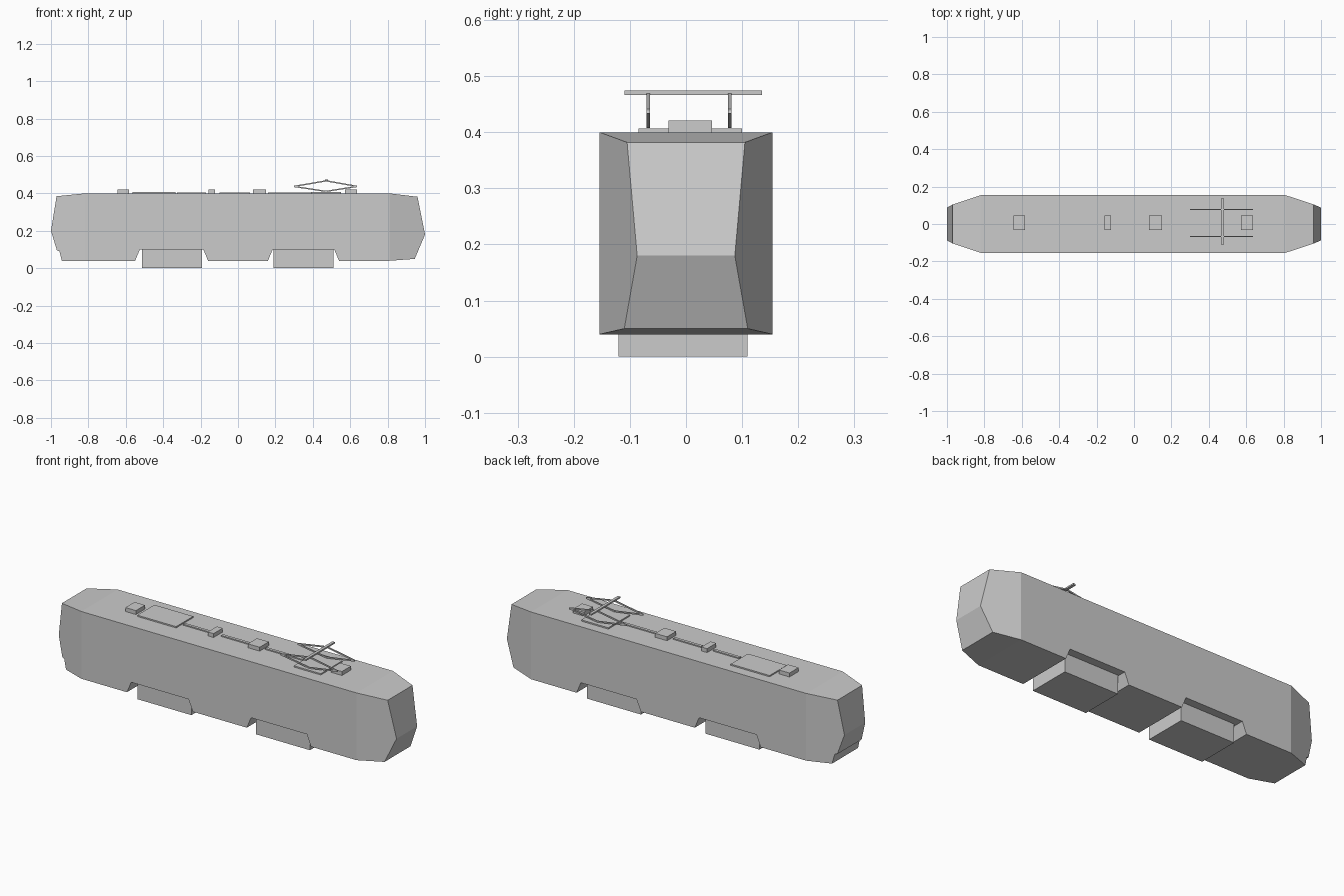
import bpy, bmesh
from mathutils import Vector

if "Cube" in bpy.data.objects:
    bpy.data.objects.remove(bpy.data.objects["Cube"])


def new_object(name, bm):
    bmesh.ops.recalc_face_normals(bm, faces=bm.faces)
    mesh = bpy.data.meshes.new(name)
    bm.to_mesh(mesh)
    bm.free()
    ob = bpy.data.objects.new(name, mesh)
    bpy.context.collection.objects.link(ob)
    return ob


def box(name, x0, x1, y0, y1, z0, z1):
    bm = bmesh.new()
    bmesh.ops.create_cube(bm, size=1)
    for v in bm.verts:
        v.co = (x1 if v.co.x > 0 else x0,
                y1 if v.co.y > 0 else y0,
                z1 if v.co.z > 0 else z0)
    return new_object(name, bm)


def bar(name, a, b, y, thick=0.007, width=0.006):
    # slanted rod in a plane of constant y, from (x, z) to (x, z)
    a, b = Vector((a[0], 0, a[1])), Vector((b[0], 0, b[1]))
    d = b - a
    ob = box(name, -d.length / 2, d.length / 2, -width / 2, width / 2, -thick / 2, thick / 2)
    mid = (a + b) / 2
    ob.location = (mid.x, y, mid.z)
    ob.rotation_euler = Vector((1, 0, 0)).rotation_difference(d).to_euler()
    return ob


# Body: side outline (x, z, half width); the ends narrow towards the noses
W = 0.154
outline = [
    (-0.82, 0.40, W), (-0.97, 0.385, 0.104), (-1.0, 0.20, 0.088),
    (-0.968, 0.095, 0.103), (-0.955, 0.092, 0.106), (-0.942, 0.04, 0.11), (-0.82, 0.04, W),
    (-0.55, 0.04, W), (-0.525, 0.10, W), (-0.185, 0.10, W), (-0.16, 0.04, W),
    (0.16, 0.04, W), (0.185, 0.10, W), (0.515, 0.10, W), (0.54, 0.04, W),
    (0.81, 0.04, W), (0.945, 0.05, 0.11), (1.0, 0.18, 0.087),
    (0.96, 0.382, 0.105), (0.81, 0.40, W)]
bm = bmesh.new()
left = [bm.verts.new((x, -w, z)) for x, z, w in outline]
right = [bm.verts.new((x, w, z)) for x, z, w in outline]
n = len(outline)
for i in range(n):
    j = (i + 1) % n
    bm.faces.new((left[i], left[j], right[j], right[i]))
for side in (left, right):
    bm.faces.new(side[0:7])
    bm.faces.new(side[15:20])
    bm.faces.new([side[0]] + side[6:16] + [side[19]])
new_object("tram_body", bm)

# Bogies
for name, x0, x1 in (("rear_bogie", -0.512, -0.192), ("front_bogie", 0.19, 0.51)):
    box(name, x0, x1, -0.12, 0.11, 0.0, 0.10)

# Roof equipment boxes
for i, (x0, x1) in enumerate([(-0.645, -0.583), (-0.157, -0.123), (0.08, 0.15), (0.573, 0.637)]):
    box(f"roof_box_{i}", x0, x1, -0.031, 0.046, 0.398, 0.421)

# Roof plates and cable ducts
box("roof_plate", -0.565, -0.335, -0.045, 0.10, 0.398, 0.407)
for i, (x0, x1) in enumerate([(-0.325, -0.17), (-0.10, 0.065), (0.16, 0.39)]):
    box(f"roof_duct_{i}", x0, x1, 0.0, 0.016, 0.398, 0.406)
box("pantograph_base", 0.39, 0.55, -0.085, 0.10, 0.398, 0.407)

# Pantograph: two diamond frames and a contact strip
for label, y in (("near", -0.067), ("far", 0.078)):
    bar(f"{label}_lower_arm_a", (0.30, 0.437), (0.47, 0.411), y)
    bar(f"{label}_lower_arm_b", (0.47, 0.411), (0.636, 0.437), y)
    bar(f"{label}_upper_arm_a", (0.30, 0.438), (0.472, 0.467), y)
    bar(f"{label}_upper_arm_b", (0.472, 0.467), (0.636, 0.438), y)
box("contact_strip", 0.465, 0.48, -0.11, 0.135, 0.466, 0.474)
